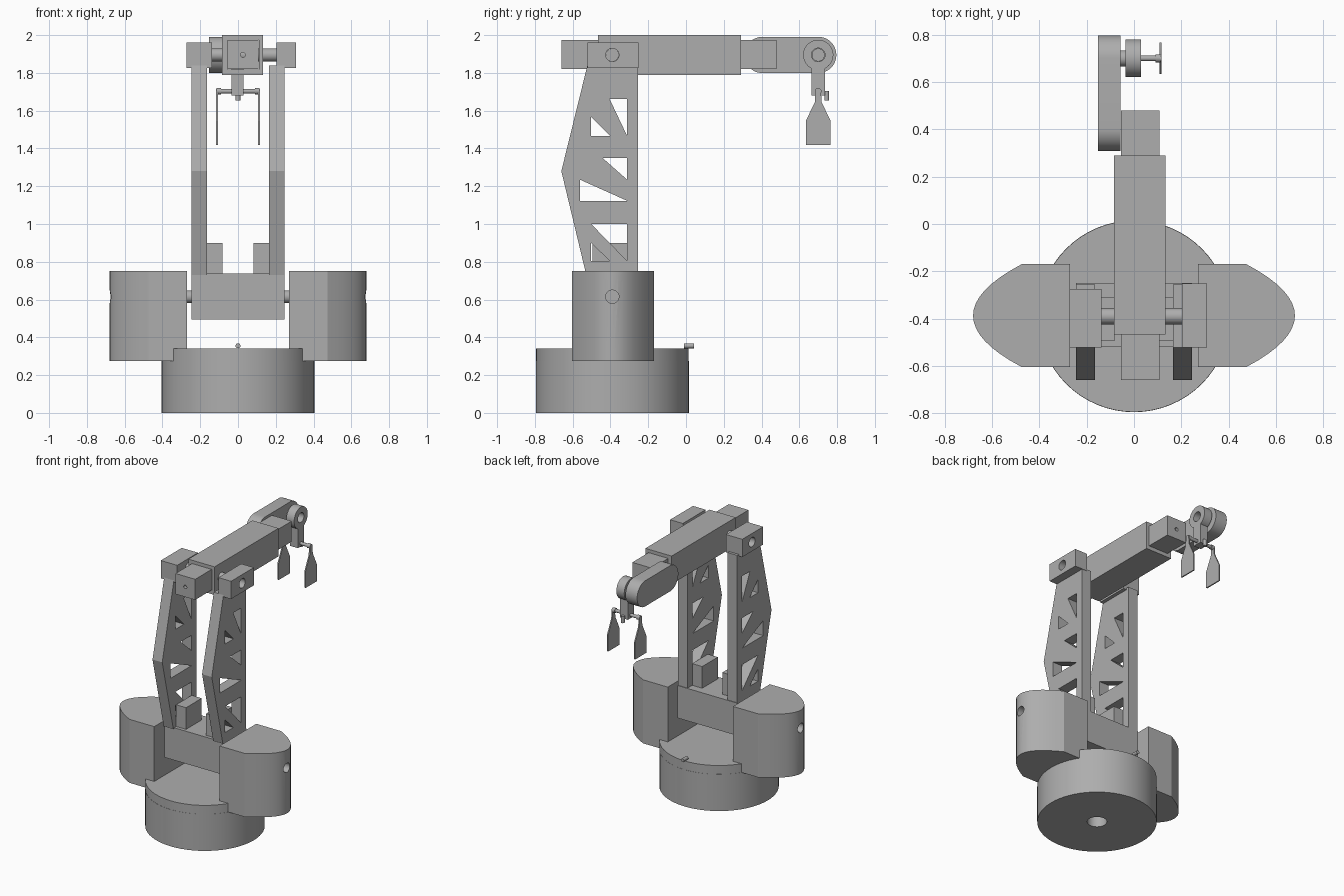
import bpy, bmesh, math
from mathutils import Vector
from mathutils.geometry import tessellate_polygon

if "Cube" in bpy.data.objects:
    bpy.data.objects.remove(bpy.data.objects["Cube"])

grey = bpy.data.materials.new("plain_grey")
grey.diffuse_color = (0.42, 0.42, 0.42, 1)
grey.use_nodes = True
grey.node_tree.nodes["Principled BSDF"].inputs["Base Color"].default_value = grey.diffuse_color

AXES = {'x': lambda a, b, t: (t, a, b),   # profile in y,z
        'y': lambda a, b, t: (a, t, b),   # profile in x,z
        'z': lambda a, b, t: (a, b, t)}   # profile in x,y


def prism(name, axis, lo, hi, outer, holes=()):
    """Extrude a profile with optional holes along an axis."""
    loops = [outer, *holes]
    tris = tessellate_polygon([[Vector((a, b, 0)) for a, b in l] for l in loops])
    flat = [p for l in loops for p in l]
    bm = bmesh.new()
    low = [bm.verts.new(AXES[axis](a, b, lo)) for a, b in flat]
    high = [bm.verts.new(AXES[axis](a, b, hi)) for a, b in flat]
    for t in tris:
        bm.faces.new([low[i] for i in t])
        bm.faces.new([high[i] for i in t])
    start = 0
    for l in loops:
        n = len(l)
        for i in range(n):
            a, b = start + i, start + (i + 1) % n
            bm.faces.new((low[a], low[b], high[b], high[a]))
        start += n
    bmesh.ops.recalc_face_normals(bm, faces=bm.faces)
    me = bpy.data.meshes.new(name)
    bm.to_mesh(me)
    bm.free()
    me.materials.append(grey)
    ob = bpy.data.objects.new(name, me)
    bpy.context.collection.objects.link(ob)
    return ob


def circle(a, b, r, n=48):
    return [(a + r * math.cos(2 * math.pi * i / n), b + r * math.sin(2 * math.pi * i / n))
            for i in range(n)]


def rect(a0, a1, b0, b1):
    return [(a0, b0), (a1, b0), (a1, b1), (a0, b1)]


CY = -0.39      # shared y of base and shoulder axes

# Base: bored lower drum, solid turntable and index pin
prism("base_drum", 'z', 0, 0.275, circle(0, CY, 0.405, 64), [circle(0, CY, 0.067)])
prism("base_turntable", 'z', 0.275, 0.34, circle(0, CY, 0.404, 64))
prism("base_pin", 'y', -0.01, 0.042, circle(0, 0.355, 0.013, 20))

# Cross block and its axle
prism("cross_block", 'x', -0.245, 0.245, rect(-0.52, -0.25, 0.495, 0.738))
prism("lower_axle", 'x', -0.45, 0.45, circle(CY, 0.615, 0.033, 32))

# Arm side profile with truss cutouts
arm_outline = [(-0.255, 0.73), (-0.255, 1.84), (-0.522, 1.84), (-0.66, 1.28), (-0.528, 0.73)]
arm_cutouts = [
    [(-0.405, 1.663), (-0.312, 1.663), (-0.312, 1.467)],
    [(-0.502, 1.567), (-0.402, 1.467), (-0.502, 1.467)],
    [(-0.442, 1.35), (-0.312, 1.35), (-0.312, 1.235)],
    [(-0.562, 1.235), (-0.312, 1.123), (-0.562, 1.123)],
    [(-0.502, 1.0), (-0.312, 1.0), (-0.312, 0.805)],
    [(-0.502, 0.9), (-0.405, 0.805), (-0.502, 0.805)]]

for s, side in ((-1, "left"), (1, "right")):
    # Motor housing with a curved outer end and a bored axle hole
    curve = [(s * (0.475 + 0.205 * (1 - (i / 8) ** 2)), -0.387 + 0.217 * i / 8)
             for i in range(-8, 9)]
    housing = prism(side + "_housing", 'z', 0.275, 0.75,
                    [(s * 0.27, -0.604)] + curve + [(s * 0.27, -0.17)])
    cutter = prism("hole_cutter", 'x', s * 0.45, s * 0.75, circle(CY, 0.615, 0.035, 32))
    cutter.hide_render = True
    mod = housing.modifiers.new("axle_hole", 'BOOLEAN')
    mod.operation, mod.object, mod.solver = 'DIFFERENCE', cutter, 'EXACT'
    bpy.context.view_layer.objects.active = housing
    bpy.ops.object.modifier_apply(modifier=mod.name)
    bpy.data.objects.remove(cutter)

    # Truss arm and inner foot bracket
    prism(side + "_arm", 'x', s * 0.165, s * 0.245, arm_outline, arm_cutouts)
    prism(side + "_bracket", 'x', s * 0.083, s * 0.166, rect(-0.495, -0.31, 0.73, 0.9))

# Bearing heads on top of the arms
for name, x0, x1, back in (("left_head", -0.273, -0.138, -0.275),
                           ("right_head", 0.203, 0.308, -0.252)):
    prism(name, 'x', x0, x1, rect(-0.522, back, 1.827, 1.96), [circle(CY, 1.895, 0.035)])
prism("upper_axle", 'x', -0.2, 0.25, circle(CY, 1.895, 0.0345))

# Forearm: thick sleeve over a sliding inner bar
prism("forearm_sleeve", 'y', -0.467, 0.29, rect(-0.084, 0.133, 1.79, 2.0),
      [rect(-0.056, 0.11, 1.818, 1.975)])
prism("inner_bar", 'y', -0.66, 0.48, rect(-0.055, 0.108, 1.82, 1.974),
      [circle(0.026, 1.895, 0.013, 20)])

# Wrist link with round ends
WY, WZ, R = 0.70, 1.895, 0.096
link = [(WY + R * math.cos(a), WZ + R * math.sin(a))
        for a in (math.radians(-90 + 180 * i / 24) for i in range(25))]
link += [(0.405 - (a - WY), 2 * WZ - b) for a, b in link]
prism("wrist_link", 'x', -0.153, -0.057, link)
prism("wrist_shaft", 'x', -0.06, -0.03, circle(WY, WZ, 0.034))
prism("wrist_disc", 'x', -0.035, 0.03, circle(WY, WZ, 0.08), [circle(WY, WZ, 0.036)])

# Gripper stem, stud, cross bar and two paddle fingers
prism("gripper_stem", 'x', -0.034, 0.03, rect(0.665, 0.735, 1.68, 1.83))
prism("gripper_stud", 'z', 1.655, 1.705, circle(0, 0.745, 0.013, 20))
prism("gripper_bar", 'x', -0.11, 0.11, circle(WY, 1.703, 0.012, 20))
half = [(0.066, 1.417), (0.066, 1.545), (0.018, 1.645), (0.014, 1.71), (0.007, 1.718)]
paddle = [(WY + a, z) for a, z in half] + [(WY - a, z) for a, z in reversed(half)]
for s, side in ((-1, "left"), (1, "right")):
    prism(side + "_finger", 'x', s * 0.107, s * 0.116, paddle)
    prism(side + "_finger_collar", 'x', s * 0.09, s * 0.112, circle(WY, 1.703, 0.017, 20))

# Smooth round parts, keep hard edges
bpy.ops.object.select_all(action='SELECT')
bpy.context.view_layer.objects.active = bpy.context.scene.objects[0]
bpy.ops.object.shade_smooth_by_angle(angle=math.radians(25))
